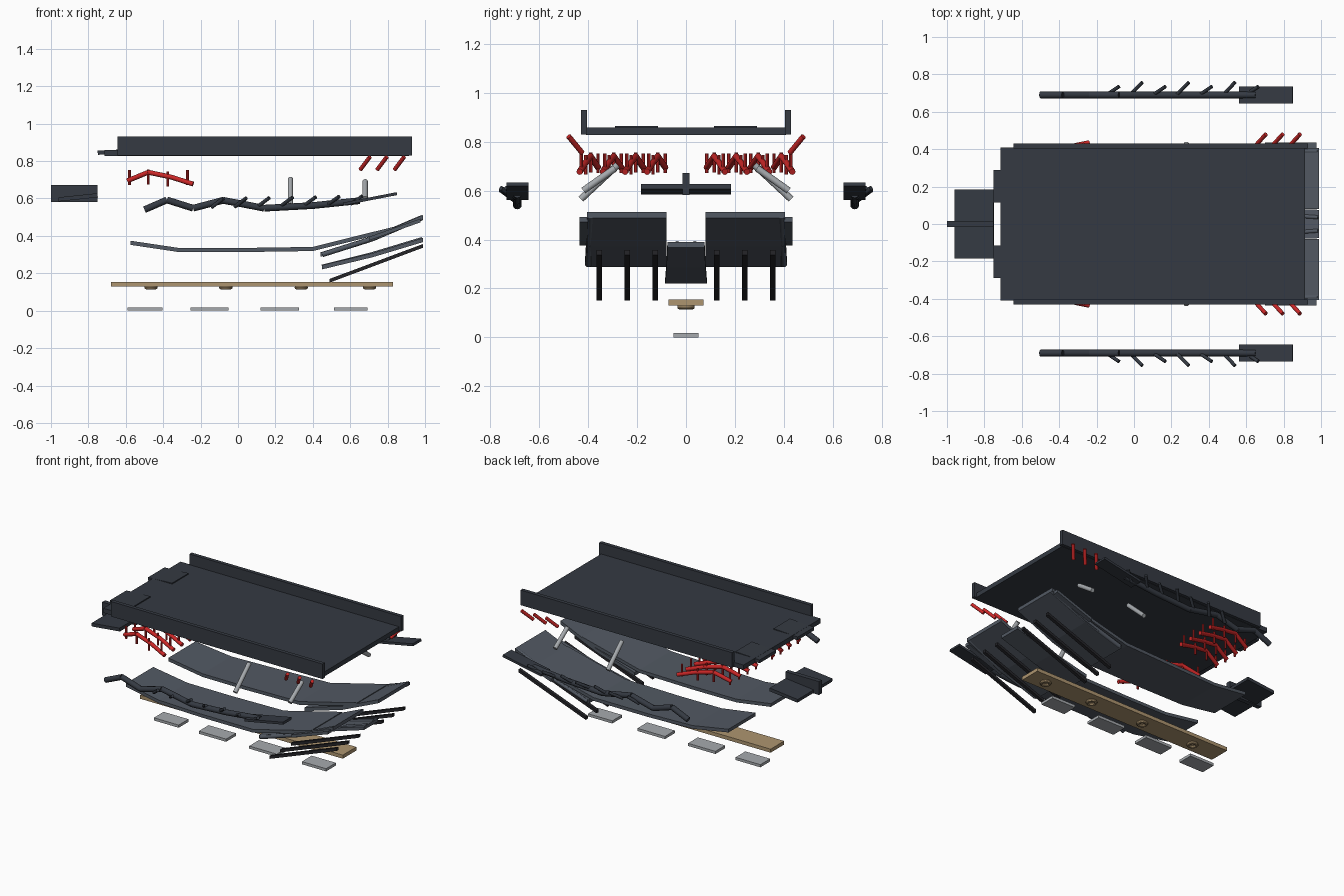
import bpy, bmesh, math
from mathutils import Vector, Matrix

if "Cube" in bpy.data.objects:
    bpy.data.objects.remove(bpy.data.objects["Cube"])


def material(name, rgb):
    m = bpy.data.materials.new(name)
    m.diffuse_color = (*rgb, 1)
    m.use_nodes = True
    m.node_tree.nodes["Principled BSDF"].inputs["Base Color"].default_value = m.diffuse_color
    return m


CARBON = material("carbon", (.035, .042, .055))
PANEL = material("panel_grey", (.085, .1, .125))
BLACK = material("black", (.018, .018, .022))
RED = material("red", (.6, .02, .02))
WOOD = material("wood", (.42, .3, .16))
STEEL = material("steel", (.38, .4, .42))


def finish(name, bm, mat, smooth=False):
    bmesh.ops.recalc_face_normals(bm, faces=bm.faces)
    me = bpy.data.meshes.new(name)
    bm.to_mesh(me)
    bm.free()
    ob = bpy.data.objects.new(name, me)
    bpy.context.collection.objects.link(ob)
    me.materials.append(mat)
    if smooth:
        bpy.ops.object.select_all(action='DESELECT')
        ob.select_set(True)
        bpy.context.view_layer.objects.active = ob
        bpy.ops.object.shade_smooth_by_angle(angle=math.radians(40))
    return ob


def box(name, x, y, z, mat, tilt=0):
    """Box from axis ranges, tilted about y (positive raises the +x end)."""
    bm = bmesh.new()
    size = [r[1] - r[0] for r in (x, y, z)]
    mid = Vector([(r[0] + r[1]) / 2 for r in (x, y, z)])
    bmesh.ops.create_cube(bm, size=1, matrix=Matrix.Translation(mid)
                          @ Matrix.Rotation(-math.radians(tilt), 4, 'Y')
                          @ Matrix.Diagonal((*size, 1)))
    return finish(name, bm, mat)


def rods(name, paths, radius, mat, sides=12):
    """Round bars following each path, one cylinder per segment."""
    bm = bmesh.new()
    for path in paths:
        for a, b in zip(path, path[1:]):
            a, b = Vector(a), Vector(b)
            d = b - a
            bmesh.ops.create_cone(bm, cap_ends=True, segments=sides, radius1=radius,
                                  radius2=radius, depth=d.length,
                                  matrix=Matrix.Translation((a + b) / 2)
                                  @ d.to_track_quat('Z', 'Y').to_matrix().to_4x4())
    return finish(name, bm, mat, True)


def sheet(name, stations, thick, mat):
    """Bent plate: stations are (x, z, y_inner, y_outer)."""
    bm = bmesh.new()
    rings = []
    for x, z, y0, y1 in stations:
        h = thick / 2
        rings.append([bm.verts.new(p) for p in
                      ((x, y0, z - h), (x, y1, z - h), (x, y1, z + h), (x, y0, z + h))])
    for a, b in zip(rings, rings[1:]):
        for i in range(4):
            j = (i + 1) % 4
            bm.faces.new((a[i], a[j], b[j], b[i]))
    bm.faces.new(rings[0])
    bm.faces.new(rings[-1])
    return finish(name, bm, mat)


def span(a, b, s):
    return tuple(sorted((a * s, b * s)))


# Top tray
box("tray_floor", (-.715, .915), (-.41, .41), (.827, .858), CARBON)
# Nose plate with central fin
box("nose_plate", (-.96, -.75), (-.185, .185), (.595, .617), CARBON, 6)
box("nose_fin", (-1, -.75), (-.015, .015), (.582, .672), CARBON)

for s, side in ((-1, "near"), (1, "far")):
    box(f"tray_wall_{side}", (-.645, .93), span(.405, .43, s), (.829, .93), CARBON)
    box(f"tray_tab_{side}", (-.75, -.57), span(.115, .29, s), (.838, .86), CARBON, 3)

    # Red inlet vanes and their upright pins
    vanes, pins = [], []
    for y in (.085, .175, .265, .36):
        vane = [(-.59, s * y, .695), (-.48, s * (y + .03), .74),
                (-.36, s * (y + .05), .715), (-.24, s * (y + .075), .677)]
        vanes.append(vane)
        for x, dy, z in ((-.58, 0, .712), (-.48, .03, .715), (-.375, .05, .705), (-.27, .068, .712)):
            pins.append([(x, s * (y + dy), z - .04), (x, s * (y + dy), z + .04)])
    rods(f"inlet_vanes_{side}", vanes, .013, RED)
    rods(f"inlet_pins_{side}", pins, .007, RED, 8)

    # Red rear winglet rods
    rods(f"rear_winglets_{side}",
         [[(x, s * .425, .755), (x + .05, s * .48, .822)] for x in (.655, .745, .838)],
         .011, RED)

    # Wavy side edge with small vortex rods and a rear flap
    wave = [(-.5, .54), (-.38, .592), (-.24, .548), (-.08, .59), (.14, .548),
            (.4, .562), (.65, .588)]
    rods(f"side_edge_{side}", [[(x, s * .69, z) for x, z in wave]], .018, CARBON)
    rods(f"edge_vortex_rods_{side}",
         [[(-.14 + .124 * i, s * .695, .553 + .003 * i),
           (-.08 + .124 * i, s * (.735 + .022 * (i % 2)), .6 + .002 * i)]
          for i in range(7)], .01, CARBON, 10)
    box(f"edge_flap_{side}", (.56, .852), span(.645, .735, s), (.59, .606), CARBON, 11)

    # Grey support struts
    rods(f"support_struts_{side}",
         [[(.28, s * .43, .565), (.28, s * .28, .705)],
          [(.68, s * .42, .6), (.68, s * .29, .692)]], .014, STEEL)

    # Curved tunnel panel
    sheet(f"tunnel_panel_{side}",
          [(-.575, .363, s * .08, s * .37), (-.32, .325, s * .08, s * .385),
           (0, .324, s * .08, s * .4), (.4, .33, s * .08, s * .41),
           (.83, .437, s * .08, s * .41)], .022, PANEL)

    # Side diffuser with outer strip and edge rail
    sheet(f"diffuser_{side}",
          [(.44, .3, s * .08, s * .405), (.72, .383, s * .08, s * .405),
           (.99, .5, s * .08, s * .405)], .024, PANEL)
    sheet(f"diffuser_outer_strip_{side}",
          [(.7, .385, s * .4, s * .435), (.975, .482, s * .4, s * .435)], .02, PANEL)
    rods(f"diffuser_rail_{side}",
         [[(.45, s * .4, .3), (.72, s * .395, .385), (.985, s * .39, .498)]], .014, PANEL)

    # Diffuser fences
    for i, y in enumerate((.125, .24, .355)):
        sheet(f"diffuser_fence_{side}_{i + 1}",
              [(.49, .16, s * (y - .011), s * (y + .011)),
               (.99, .347, s * (y - .011), s * (y + .011))], .02, BLACK)

# Centre diffuser and rails
sheet("centre_diffuser", [(.45, .232, -.085, .085), (.72, .297, -.08, .08),
                          (.99, .378, -.076, .076)], .022, PANEL)
rods("centre_rails", [[(.45, s * .075, .235), (.72, s * .055, .303), (.985, s * .036, .383)]
                      for s in (-1, 1)], .011, PANEL)

# Wooden plank with rings below
box("plank", (-.68, .83), (-.072, .072), (.13, .154), WOOD)
for i, x in enumerate((-.465, -.065, .338, .703)):
    bpy.ops.mesh.primitive_torus_add(location=(x, 0, .124), major_radius=.026, minor_radius=.01,
                                     major_segments=24, minor_segments=8)
    ring = bpy.context.object
    ring.name = f"plank_ring_{i + 1}"
    ring.data.materials.append(WOOD)
    bpy.ops.object.shade_smooth_by_angle()

# Skid plates
for i, (a, b) in enumerate(((-.59, -.405), (-.255, -.052), (.12, .325), (.512, .692))):
    box(f"skid_plate_{i + 1}", (a, b), (-.052, .052), (0, .018), STEEL)
